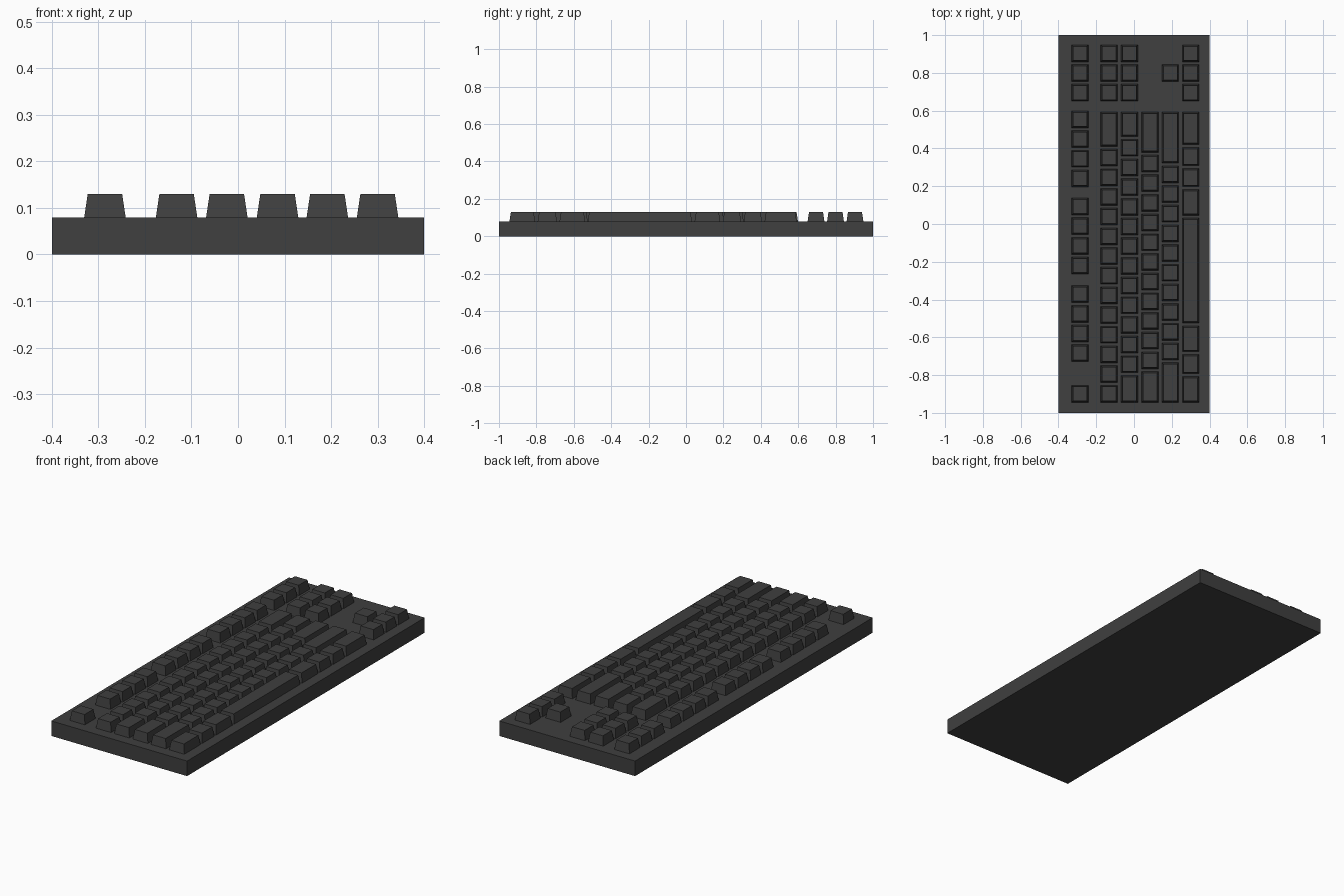
import bpy, bmesh

if "Cube" in bpy.data.objects:
    bpy.data.objects.remove(bpy.data.objects["Cube"])

mat = bpy.data.materials.new("dark_plastic")
mat.diffuse_color = (0.05, 0.05, 0.05, 1)
mat.use_nodes = True
mat.node_tree.nodes["Principled BSDF"].inputs["Base Color"].default_value = mat.diffuse_color

BASE, TOP = 0.08, 0.13      # case top, keycap top
PITCH, GAP = 0.1042, 0.0145  # key spacing, gap between caps
START, END = -0.951, 0.599  # main block limits along y
HALF = 0.0445               # half cap depth along x
INSET = 0.0075              # taper of cap sides
ROWS = [-0.286, -0.132, -0.024, 0.085, 0.192, 0.300]


def add_block(bm, x0, x1, y0, y1, z0, z1, inset=0.0):
    """Box whose top face is inset on all sides."""
    lo = [bm.verts.new((x, y, z0)) for x, y in
          ((x0, y0), (x1, y0), (x1, y1), (x0, y1))]
    i = inset
    hi = [bm.verts.new((x, y, z1)) for x, y in
          ((x0 + i, y0 + i), (x1 - i, y0 + i), (x1 - i, y1 - i), (x0 + i, y1 - i))]
    bm.faces.new(lo[::-1])
    bm.faces.new(hi)
    for k in range(4):
        n = (k + 1) % 4
        bm.faces.new((lo[k], lo[n], hi[n], hi[k]))


def make_object(name, bm):
    mesh = bpy.data.meshes.new(name)
    bm.to_mesh(mesh)
    bm.free()
    mesh.materials.append(mat)
    ob = bpy.data.objects.new(name, mesh)
    bpy.context.collection.objects.link(ob)


def make_keys(name, slots):
    """slots: (row x, y start, y end) cells; caps leave a gap inside each."""
    bm = bmesh.new()
    for x, a, b in slots:
        add_block(bm, x - HALF, x + HALF, a + GAP / 2, b - GAP / 2, BASE, TOP, INSET)
    make_object(name, bm)


def row_slots(x, widths):
    """Cells laid end to end; the last key fills up to the block end."""
    y, out = START, []
    for w in widths:
        out.append((x, y, y + w * PITCH))
        y += w * PITCH
    return out + [(x, y, END)]


# Case
bm = bmesh.new()
add_block(bm, -0.4, 0.4, -1, 1, 0, BASE)
make_object("case", bm)

# Function row: single key plus three groups of four
starts = [START] + [g + k * PITCH for g in (-0.736, -0.272, 0.189) for k in range(4)]
make_keys("function_row", [(ROWS[0], s, s + PITCH) for s in starts])

# Main typing rows
make_keys("number_row", row_slots(ROWS[1], [1] * 13))
make_keys("upper_letter_row", row_slots(ROWS[2], [1.5] + [1] * 12))
make_keys("home_letter_row", row_slots(ROWS[3], [1.7] + [1] * 11))
make_keys("lower_letter_row", row_slots(ROWS[4], [2.15] + [1] * 10))
make_keys("space_bar_row", row_slots(ROWS[5], [1.45, 1.12, 1.45, 5.48, 1.45, 1.07, 1.07]))

# Navigation block and arrow cluster
NAV = 0.643
cells = [(r, c) for r in range(3) for c in range(3)]
cells += [(4, 1), (5, 0), (5, 1), (5, 2)]
make_keys("navigation_and_arrow_keys",
          [(ROWS[r], NAV + c * PITCH, NAV + (c + 1) * PITCH) for r, c in cells])
